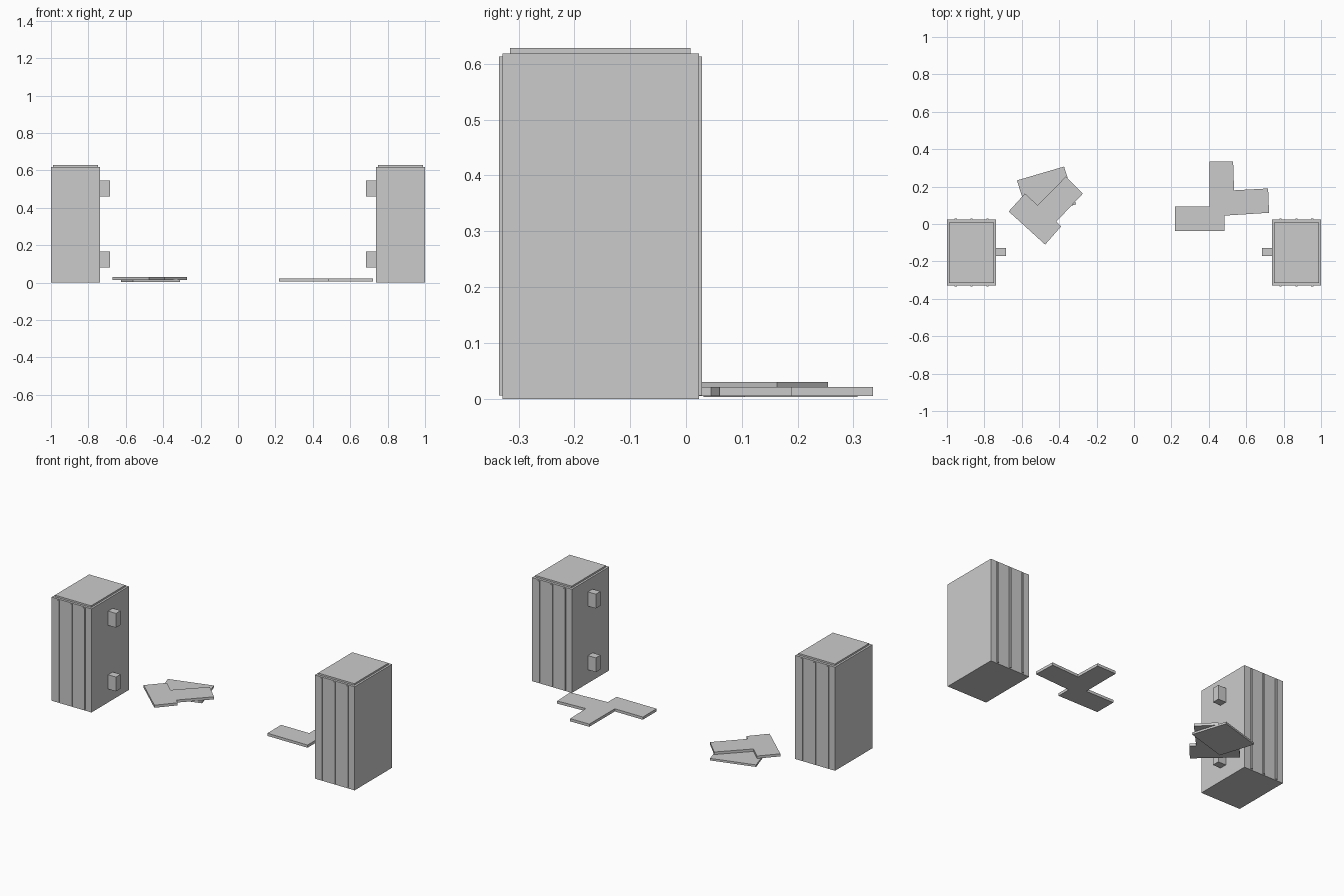
import bpy
import bmesh
from mathutils import Matrix, Vector

old = bpy.data.objects.get("Cube")
if old:
    bpy.data.objects.remove(old, do_unlink=True)

grey = bpy.data.materials.new("plain_grey")
grey.use_nodes = True
colour = (0.6, 0.6, 0.6, 1)
grey.diffuse_color = colour
grey.node_tree.nodes["Principled BSDF"].inputs["Base Color"].default_value = colour


def finish(name, bm):
    bmesh.ops.recalc_face_normals(bm, faces=bm.faces[:])
    mesh = bpy.data.meshes.new(name)
    bm.to_mesh(mesh)
    bm.free()
    mesh.materials.append(grey)
    obj = bpy.data.objects.new(name, mesh)
    bpy.context.collection.objects.link(obj)


def box(name, x, y, z):
    lo, hi = Vector((x[0], y[0], z[0])), Vector((x[1], y[1], z[1]))
    bm = bmesh.new()
    place = Matrix.Translation((lo + hi) / 2)
    size = Matrix.Diagonal([abs(d) for d in hi - lo]).to_4x4()
    bmesh.ops.create_cube(bm, size=1, matrix=place @ size)
    finish(name, bm)


def plate(name, outline, bottom, top):
    bm = bmesh.new()
    face = bm.faces.new([bm.verts.new((x, y, bottom)) for x, y in outline])
    up = bmesh.ops.extrude_face_region(bm, geom=[face], use_keep_orig=True)
    verts = [v for v in up["geom"] if isinstance(v, bmesh.types.BMVert)]
    bmesh.ops.translate(bm, verts=verts, vec=(0, 0, top - bottom))
    finish(name, bm)


# Two mirrored gate posts
for side, s in (("left", 1), ("right", -1)):
    box(side + "_post", (s * 0.737, s), (-0.329, 0.023), (0, 0.618))
    box(side + "_post_cap", (s * 0.749, s * 0.988), (-0.315, 0.008), (0.618, 0.628))
    # Raised vertical strips on front and back
    for i in (-1, 0, 1):
        x = s * 0.8685 + i * 0.085
        for end, y in (("front", (-0.335, -0.328)), ("back", (0.022, 0.029))):
            box(f"{side}_{end}_strip", (x - 0.006, x + 0.006), y, (0.006, 0.613))
    # Hinge blocks on the inner face
    for level, z in (("lower", 0.08), ("upper", 0.46)):
        box(f"{side}_{level}_hinge", (s * 0.685, s * 0.738), (-0.172, -0.128), (z, z + 0.085))

# Fallen slabs lying on the ground behind the posts
plate("branched_slab", [(0.405, 0.333), (0.53, 0.335), (0.535, 0.18), (0.717, 0.19),
                        (0.722, 0.06), (0.485, 0.045), (0.485, -0.037), (0.22, -0.037),
                        (0.22, 0.093), (0.405, 0.093)], 0.005, 0.021)
plate("lower_slab", [(-0.626, 0.233), (-0.374, 0.307), (-0.31, 0.105), (-0.562, 0.031)],
      0.003, 0.015)
plate("upper_slab", [(-0.67, 0.067), (-0.583, 0.163), (-0.515, 0.1), (-0.364, 0.254),
                     (-0.273, 0.163), (-0.415, 0.013), (-0.39, -0.013), (-0.475, -0.11)],
      0.0145, 0.03)
